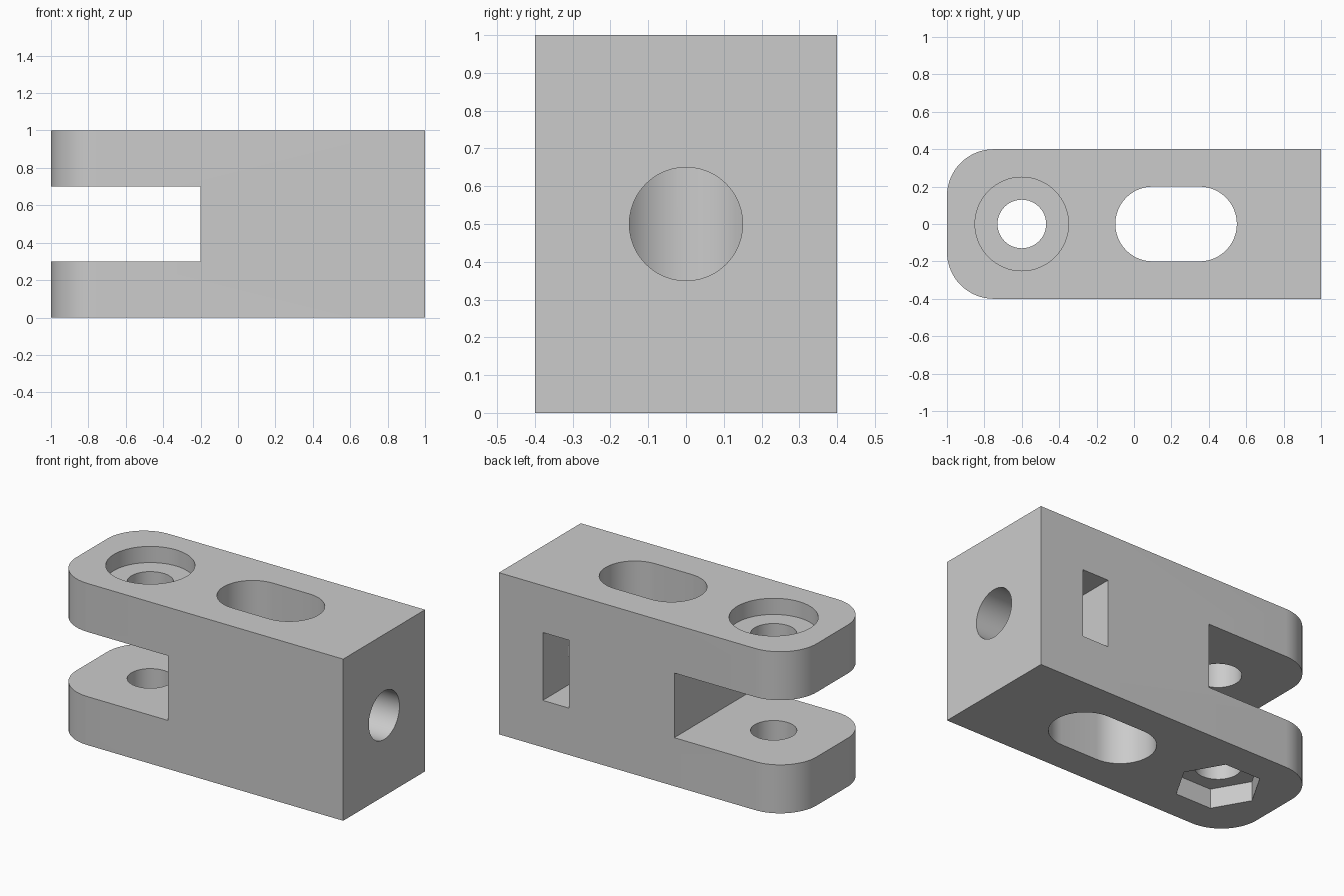
import bpy
import bmesh
from math import cos, sin, pi, radians
from mathutils import Matrix, Vector

cube = bpy.data.objects.get("Cube")
if cube:
    bpy.data.objects.remove(cube, do_unlink=True)

grey = bpy.data.materials.new("mid_grey")
grey.use_nodes = True
colour = (0.6, 0.6, 0.6, 1)
grey.diffuse_color = colour
grey.node_tree.nodes["Principled BSDF"].inputs["Base Color"].default_value = colour


def arc(cx, cy, r, start, end, steps):
    """Points on an arc, angles in degrees."""
    angles = [radians(start + (end - start) * i / steps) for i in range(steps + 1)]
    return [(cx + r * cos(a), cy + r * sin(a)) for a in angles]


def ring(cx, cy, r, sides):
    return arc(cx, cy, r, 0, 360, sides)[:-1]


def box(x0, x1, y0, y1):
    return [(x0, y0), (x1, y0), (x1, y1), (x0, y1)]


def prism(name, outline, low, high, matrix=Matrix()):
    """Extrude an outline along z, then place it with a matrix."""
    bm = bmesh.new()
    face = bm.faces.new([bm.verts.new((x, y, low)) for x, y in outline])
    top = bmesh.ops.extrude_face_region(bm, geom=[face])["geom"]
    verts = [v for v in top if isinstance(v, bmesh.types.BMVert)]
    bmesh.ops.translate(bm, verts=verts, vec=Vector((0, 0, high - low)))
    bmesh.ops.transform(bm, matrix=matrix, verts=bm.verts)
    bmesh.ops.recalc_face_normals(bm, faces=bm.faces)
    mesh = bpy.data.meshes.new(name)
    bm.to_mesh(mesh)
    bm.free()
    mesh.materials.append(grey)
    obj = bpy.data.objects.new(name, mesh)
    bpy.context.collection.objects.link(obj)
    return obj


# Block with one rounded end
R = 0.25
outline = [(1, -0.4), (1, 0.4)]
outline += arc(-1 + R, 0.4 - R, R, 90, 180, 16)
outline += arc(-1 + R, -0.4 + R, R, 180, 270, 16)
body = prism("clevis_block", outline, 0, 1)

# Pin hole, screw recess and hexagonal nut recess share one axis
PIN = -0.6
NUT = 0.21 / cos(pi / 6)
slot = arc(0.35, 0, 0.2, -90, 90, 24) + arc(0.1, 0, 0.2, 90, 270, 24)
along_x = Matrix.Translation((0, 0, 0.5)) @ Matrix.Rotation(pi / 2, 4, "Y")

# Side pocket for a nut, its inner end pointed like the nut
pocket = [(-0.21, 0.5), (-0.21, -NUT / 2), (0, -NUT), (0.21, -NUT / 2), (0.21, 0.5)]

cutters = [
    prism("fork_gap", box(-1.2, -0.2, -0.6, 0.6), 0.3, 0.7),
    prism("pin_hole", ring(PIN, 0, 0.13, 48), -0.2, 1.2),
    prism("screw_recess", ring(PIN, 0, 0.25, 64), 0.9, 1.2),
    prism("nut_recess", ring(PIN, 0, NUT, 6), -0.2, 0.12),
    prism("long_slot", slot, -0.2, 1.2),
    prism("end_bore", ring(0, 0, 0.15, 48), 0.2, 1.2, along_x),
    prism("nut_pocket", pocket, 0.52, 0.70, along_x),
]

# Cut each opening in turn
bpy.context.view_layer.objects.active = body
for cutter in cutters:
    cutter.hide_render = True
    mod = body.modifiers.new(cutter.name, "BOOLEAN")
    mod.operation = "DIFFERENCE"
    mod.solver = "EXACT"
    mod.object = cutter
    bpy.ops.object.modifier_apply(modifier=mod.name)
    bpy.data.objects.remove(cutter, do_unlink=True)

# Smooth the round walls, keep the corners sharp
bpy.ops.object.select_all(action="DESELECT")
body.select_set(True)
bpy.ops.object.shade_smooth_by_angle(angle=radians(30))
